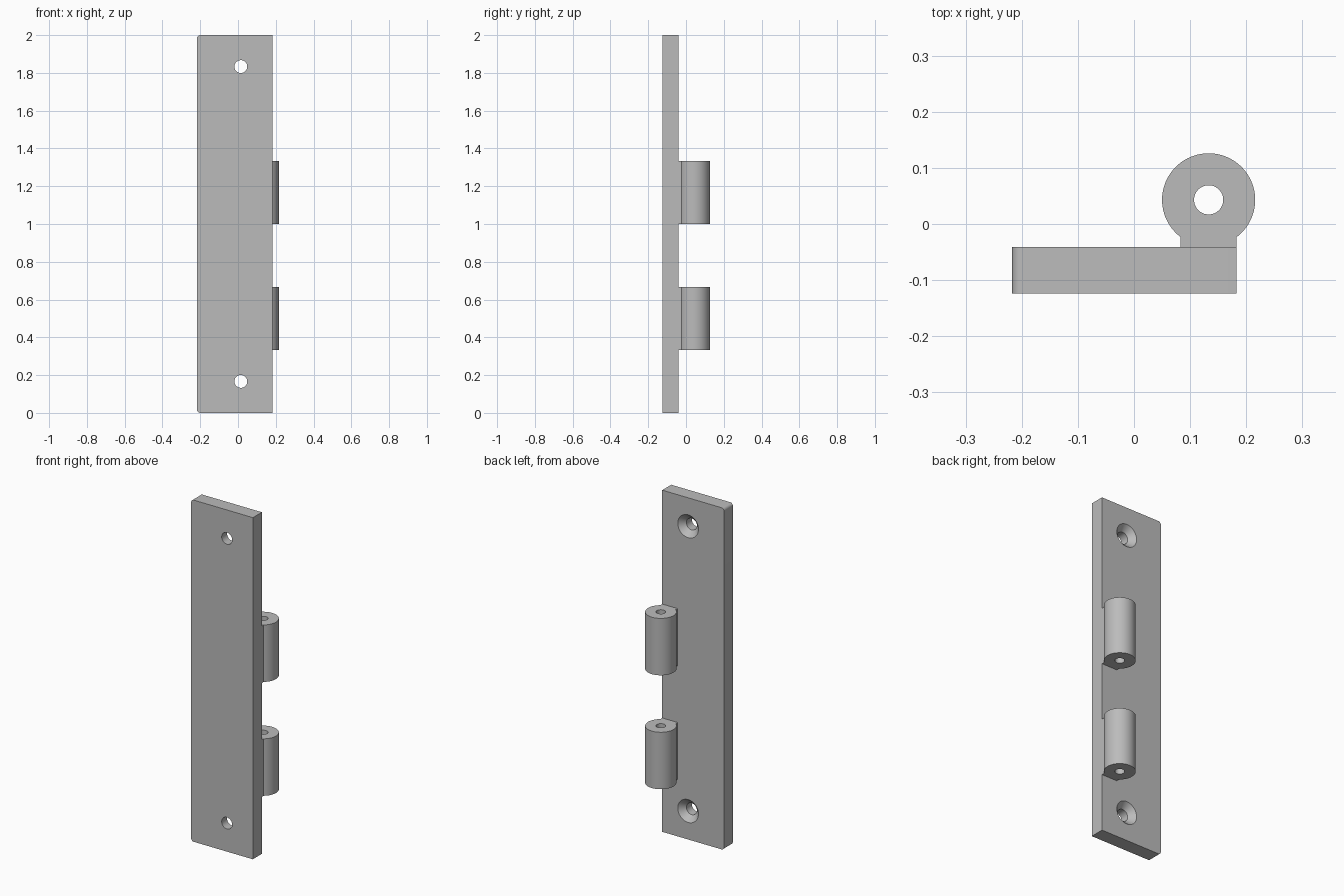
import bpy, bmesh, math
from mathutils import Vector, Matrix

old = bpy.data.objects.get("Cube")
if old:
    bpy.data.objects.remove(old, do_unlink=True)

steel = bpy.data.materials.new("grey steel")
steel.use_nodes = True
GREY = (0.5, 0.5, 0.5, 1)
steel.diffuse_color = GREY
steel.node_tree.nodes["Principled BSDF"].inputs["Base Color"].default_value = GREY

LEFT, RIGHT = -0.217, 0.183
FRONT, BACK = -0.124, -0.041
HEIGHT = 2.0
SCREW_X = 0.015


def add_object(name, bm):
    bmesh.ops.recalc_face_normals(bm, faces=bm.faces)
    mesh = bpy.data.meshes.new(name)
    bm.to_mesh(mesh)
    bm.free()
    mesh.materials.append(steel)
    obj = bpy.data.objects.new(name, mesh)
    bpy.context.collection.objects.link(obj)
    return obj


def arc(cx, cy, radius, start, end, steps):
    angles = [start + (end - start) * i / steps for i in range(steps + 1)]
    return [(cx + radius * math.cos(a), cy + radius * math.sin(a)) for a in angles]


def prism(name, points, depth):
    """Extrude a closed list of 3D points along the depth vector."""
    bm = bmesh.new()
    face = bm.faces.new([bm.verts.new(p) for p in points])
    extruded = bmesh.ops.extrude_face_region(bm, geom=[face])["geom"]
    verts = [v for v in extruded if isinstance(v, bmesh.types.BMVert)]
    bmesh.ops.translate(bm, verts=verts, vec=depth)
    # extruding leaves the starting cap in place only when it is kept
    edges = [e for e in bm.edges if e.is_boundary]
    if edges:
        bmesh.ops.holes_fill(bm, edges=edges)
    return add_object(name, bm)


def lathe(name, profile, matrix, sides=48):
    """Stack rings of (radius, height) into a capped solid of revolution."""
    bm = bmesh.new()
    rings = []
    for radius, height in profile:
        circle = arc(0, 0, radius, 0, math.tau, sides)[:-1]
        rings.append([bm.verts.new(matrix @ Vector((x, y, height))) for x, y in circle])
    for low, high in zip(rings, rings[1:]):
        for i in range(sides):
            j = (i + 1) % sides
            bm.faces.new((low[i], low[j], high[j], high[i]))
    bm.faces.new(rings[0])
    bm.faces.new(rings[-1])
    return add_object(name, bm)


def cut(target, cutter):
    mod = target.modifiers.new("hole", "BOOLEAN")
    mod.operation = "DIFFERENCE"
    mod.solver = "EXACT"
    mod.object = cutter
    bpy.context.view_layer.objects.active = target
    bpy.ops.object.modifier_apply(modifier=mod.name)
    bpy.data.objects.remove(cutter, do_unlink=True)


def smooth(obj):
    bpy.ops.object.select_all(action="DESELECT")
    obj.select_set(True)
    bpy.context.view_layer.objects.active = obj
    bpy.ops.object.shade_smooth_by_angle(angle=math.radians(30))


# Leaf plate, with its two outer corners rounded
r = 0.017
outline = [(RIGHT, 0), (RIGHT, HEIGHT)]
outline += arc(LEFT + r, HEIGHT - r, r, math.pi / 2, math.pi, 8)
outline += arc(LEFT + r, r, r, math.pi, math.pi * 1.5, 8)
plate = prism("leaf_plate", [(x, FRONT, z) for x, z in outline], (0, BACK - FRONT, 0))

# Screw holes, countersunk from the back
hole_r, sink_r, over = 0.034, 0.067, 0.01
thick = BACK - FRONT
screw_profile = [(hole_r, -over), (hole_r, thick - (sink_r - hole_r)),
                 (sink_r, thick), (sink_r, thick + over)]
for z in (HEIGHT / 12, HEIGHT * 11 / 12):
    place = Matrix.Translation((SCREW_X, FRONT, z)) @ Matrix.Rotation(-math.pi / 2, 4, "X")
    cut(plate, lathe("screw_cutter", screw_profile, place))
smooth(plate)

# Hinge knuckles: round barrels on a straight neck, bored for the pin
cx, cy, barrel_r, neck = 0.133, 0.043, 0.083, 0.05
pin_r, length = 0.026, HEIGHT / 6
half = math.asin(neck / barrel_r)
shape = arc(cx, cy, barrel_r, -math.pi / 2 + half, math.pi * 1.5 - half, 64)
shape += [(cx - neck, BACK), (cx + neck, BACK)]
for name, z in (("lower_knuckle", length), ("upper_knuckle", 3 * length)):
    knuckle = prism(name, [(x, y, z) for x, y in shape], (0, 0, length))
    bore = [(pin_r, -over), (pin_r, length + over)]
    cut(knuckle, lathe("pin_cutter", bore, Matrix.Translation((cx, cy, z))))
    smooth(knuckle)
